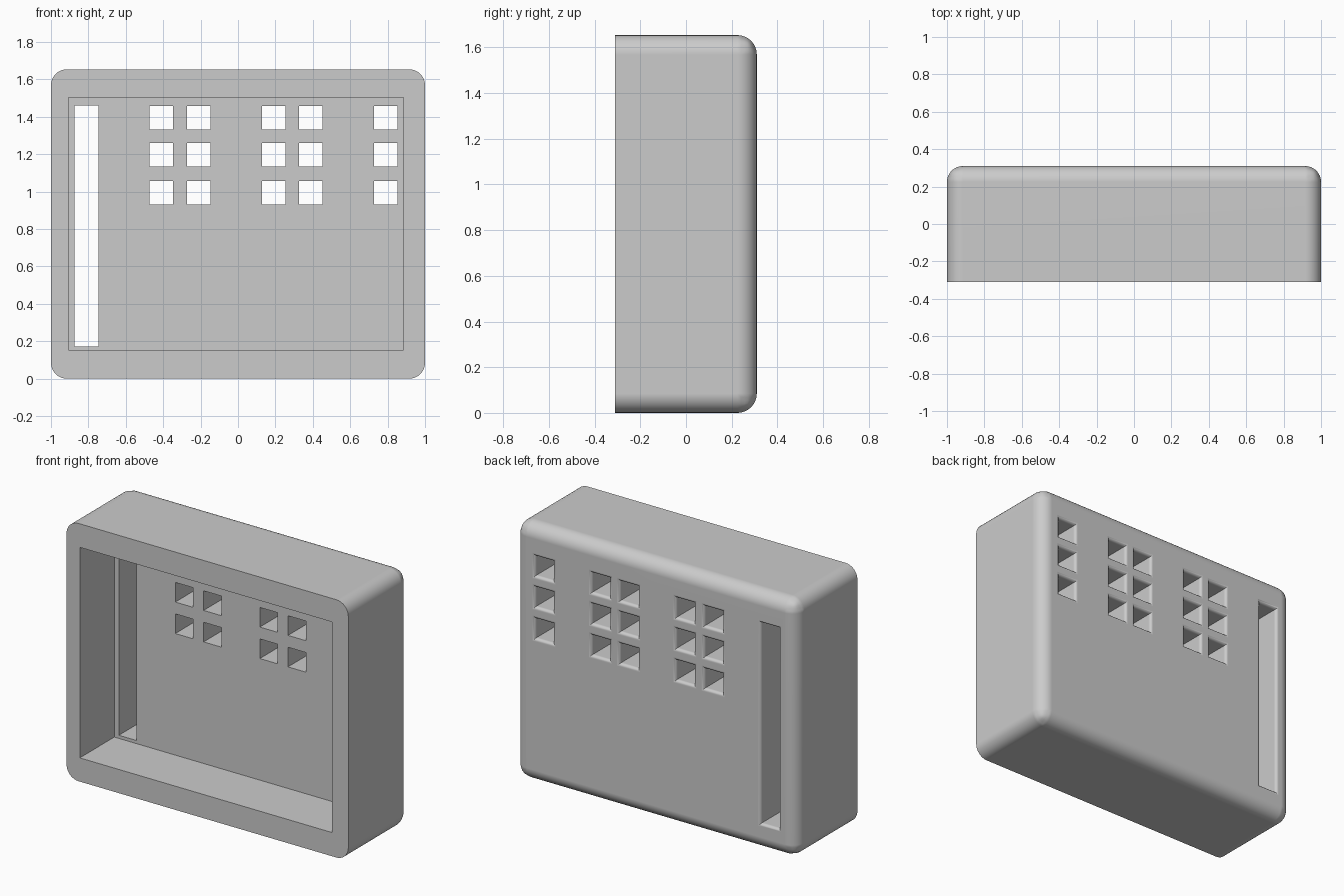
import bpy
import bmesh
from math import sin, cos, pi, radians

if "Cube" in bpy.data.objects:
    bpy.data.objects.remove(bpy.data.objects["Cube"], do_unlink=True)

WIDTH, DEPTH, HEIGHT = 2.0, 0.62, 1.654
FRONT, BACK = -DEPTH / 2, DEPTH / 2
INNER = FRONT + 0.35          # plane of the recess floor
CORNER, LIP = 0.085, 0.02     # outer rounding, rounding of the openings


def make_object(name, bm):
    bmesh.ops.recalc_face_normals(bm, faces=bm.faces)
    mesh = bpy.data.meshes.new(name)
    bm.to_mesh(mesh)
    bm.free()
    obj = bpy.data.objects.new(name, mesh)
    bpy.context.collection.objects.link(obj)
    return obj


def add_prism(bm, x0, x1, z0, z1, sections):
    """Rectangular prism along y; each section is (y, outward offset)."""
    rings = []
    for y, o in sections:
        corners = ((x0 - o, z0 - o), (x1 + o, z0 - o), (x1 + o, z1 + o), (x0 - o, z1 + o))
        rings.append([bm.verts.new((x, y, z)) for x, z in corners])
    for a, b in zip(rings, rings[1:]):
        for i in range(4):
            j = (i + 1) % 4
            bm.faces.new((a[i], a[j], b[j], b[i]))
    bm.faces.new(rings[0])
    bm.faces.new(rings[-1])


# Case: block with every edge rounded except those around the front
bm = bmesh.new()
add_prism(bm, -WIDTH / 2, WIDTH / 2, 0, HEIGHT, [(FRONT, 0), (BACK, 0)])
round_edges = [e for e in bm.edges if max(v.co.y for v in e.verts) > 0]
bmesh.ops.bevel(bm, geom=round_edges, offset=CORNER, segments=8,
                profile=0.5, affect='EDGES', clamp_overlap=True)
case = make_object("case", bm)

# Recess cutter
bm = bmesh.new()
add_prism(bm, -0.906, 0.885, 0.152, 1.503, [(FRONT - 0.1, 0), (INNER, 0)])
recess_cutter = make_object("recess_cutter", bm)

# Openings cutter: square holes and a long slot, flared at the back
flare = [(INNER - 0.1, 0)]
for k in range(6):
    t = k / 5 * pi / 2
    flare.append((BACK - LIP + LIP * sin(t), LIP * (1 - cos(t))))
flare.append((BACK + 0.1, LIP))
half = 0.063
bm = bmesh.new()
for x in (-0.41, -0.209, 0.19, 0.39, 0.791):
    for z in (0.995, 1.197, 1.396):
        add_prism(bm, x - half, x + half, z - half, z + half, flare)
add_prism(bm, -0.874, -0.747, 0.172, 1.46, flare)
openings_cutter = make_object("openings_cutter", bm)

# Cut the case
bpy.ops.object.select_all(action='DESELECT')
bpy.context.view_layer.objects.active = case
case.select_set(True)
for cutter in (recess_cutter, openings_cutter):
    cutter.hide_render = True
    cut = case.modifiers.new(cutter.name, 'BOOLEAN')
    cut.operation = 'DIFFERENCE'
    cut.solver = 'EXACT'
    cut.object = cutter
    bpy.ops.object.modifier_apply(modifier=cut.name)
    bpy.data.objects.remove(cutter, do_unlink=True)

# Smooth roundings, crisp corners, flat large faces
bpy.ops.object.shade_smooth_by_angle(angle=radians(30))
normals = case.modifiers.new("even_normals", 'WEIGHTED_NORMAL')
normals.keep_sharp = True

# Plain grey
grey = bpy.data.materials.new("light_grey")
grey.use_nodes = True
colour = (0.6, 0.6, 0.6, 1)
grey.diffuse_color = colour
grey.node_tree.nodes["Principled BSDF"].inputs["Base Color"].default_value = colour
case.data.materials.clear()
case.data.materials.append(grey)
for face in case.data.polygons:
    face.material_index = 0
